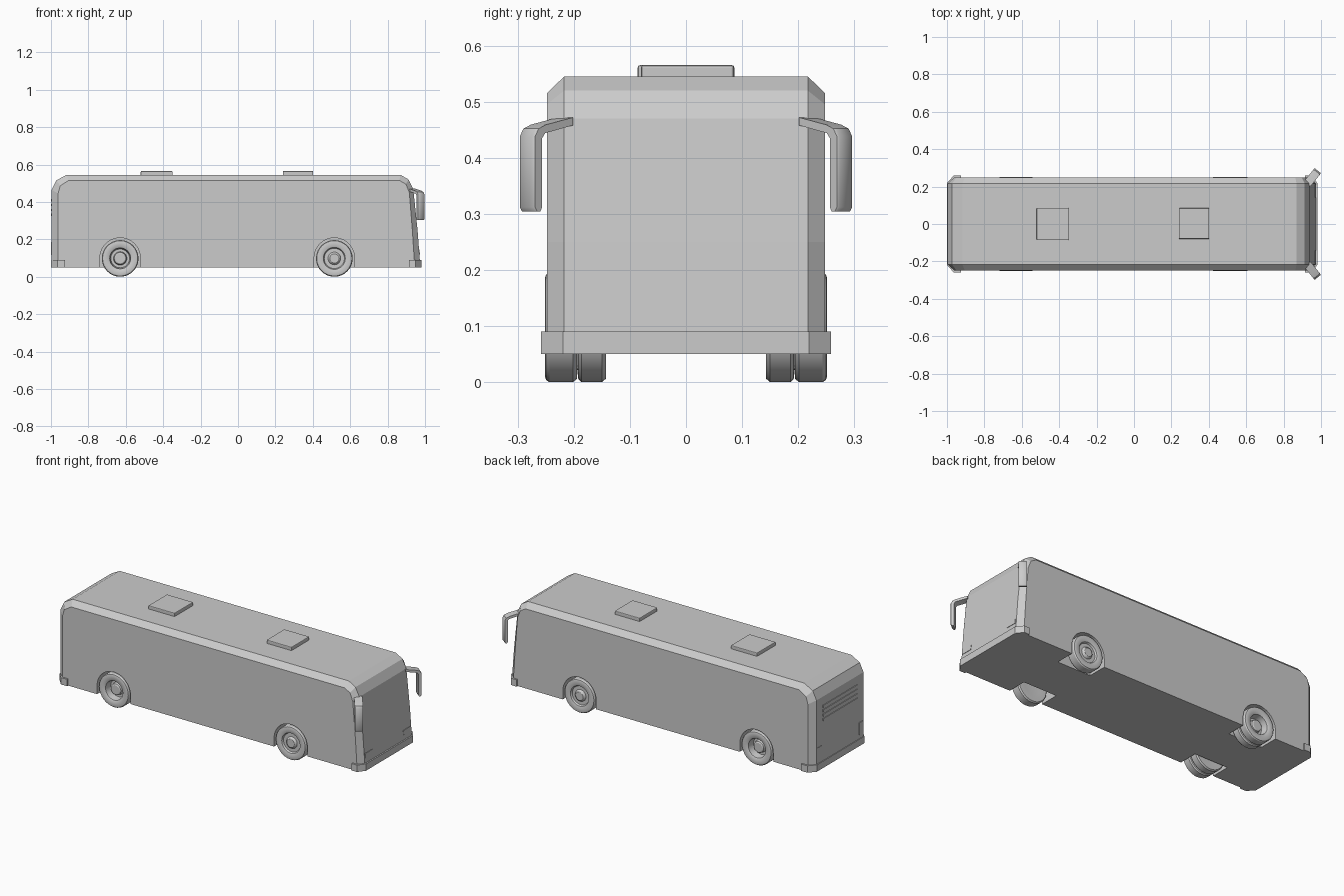
import bpy, bmesh, math
from mathutils import Vector

if "Cube" in bpy.data.objects:
    bpy.data.objects.remove(bpy.data.objects["Cube"])


def finish(name, bm, angle=30):
    bmesh.ops.remove_doubles(bm, verts=bm.verts, dist=1e-5)
    bmesh.ops.recalc_face_normals(bm, faces=bm.faces)
    mesh = bpy.data.meshes.new(name)
    bm.to_mesh(mesh)
    bm.free()
    ob = bpy.data.objects.new(name, mesh)
    bpy.context.collection.objects.link(ob)
    bpy.ops.object.select_all(action='DESELECT')
    ob.select_set(True)
    bpy.context.view_layer.objects.active = ob
    if angle:
        bpy.ops.object.shade_smooth_by_angle(angle=math.radians(angle))
    return ob


def loft(name, rings, angle=0):
    """Skin a series of equal-length point loops and cap both ends."""
    bm = bmesh.new()
    vs = [[bm.verts.new(p) for p in r] for r in rings]
    n = len(vs[0])
    for a, b in zip(vs, vs[1:]):
        for i in range(n):
            j = (i + 1) % n
            bm.faces.new((a[i], a[j], b[j], b[i]))
    bm.faces.new(vs[0])
    bm.faces.new(vs[-1])
    return finish(name, bm, angle)


def box(name, lo, hi, bevel=0):
    rings = [[(lo[0], lo[1], z), (hi[0], lo[1], z), (hi[0], hi[1], z), (lo[0], hi[1], z)]
             for z in (lo[2], hi[2])]
    ob = loft(name, rings)
    if bevel:
        m = ob.modifiers.new("bevel", 'BEVEL')
        m.width, m.segments = bevel, 2
    return ob


def lathe(name, profile, x, y_out, side, z=0.098, seg=32):
    """Spin (radius, depth inward) points about the axle."""
    bm = bmesh.new()
    vs = [bm.verts.new((x + r, side * (y_out - d), z)) for r, d in profile]
    es = [bm.edges.new(p) for p in zip(vs, vs[1:])]
    bmesh.ops.spin(bm, geom=vs + es, cent=(x, 0, z), axis=(0, 1, 0),
                   angle=math.tau, steps=seg)
    return finish(name, bm)


# Body: outer profile down the middle, smaller profile on the side walls
outer = [(-.996, .05), (-.996, .25), (-.996, .465), (-.972, .515), (-.917, .545),
         (.869, .545), (.912, .52), (.937, .47), (.960, .25), (.975, .05)]
side = [(-.962, .05), (-.962, .25), (-.962, .445), (-.95, .487), (-.905, .515),
        (.863, .515), (.898, .495), (.916, .45), (.932, .25), (.945, .05)]
body = loft("body", [[(x, y, z) for x, z in p] for y, p in
                     ((-.248, side), (-.217, outer), (.217, outer), (.248, side))])

# Wheel arches cut from the sides
FRONT_X, REAR_X = .515, -.63
for x in (FRONT_X, REAR_X):
    for s in (-1, 1):
        arc = [(x + .108 * math.cos(math.pi * i / 20), .1 + .108 * math.sin(math.pi * i / 20))
               for i in range(21)]
        arc = [(x + .108, 0)] + arc + [(x - .108, 0)]
        cutter = loft("arch_cutter", [[(px, s * y, pz) for px, pz in arc] for y in (.135, .3)])
        cutter.hide_render = True
        cutter.hide_viewport = False
        m = body.modifiers.new("arch", 'BOOLEAN')
        m.operation, m.object, m.solver = 'DIFFERENCE', cutter, 'EXACT'
        bpy.context.view_layer.objects.active = body
        bpy.ops.object.modifier_apply(modifier=m.name)
        bpy.data.objects.remove(cutter)

# Wheels: flat hubs in front, dished twin tyres behind
front_wheel = [(0, .002), (.024, .002), (.03, .006), (.034, .014), (.054, .014), (.059, .004),
               (.064, .002), (.088, 0), (.094, .002), (.098, .008), (.098, .05),
               (.092, .057), (.055, .057), (0, .05)]
rear_wheel = [(0, .018), (.026, .018), (.032, .022), (.036, .045), (.05, .045), (.056, .006),
              (.062, .002), (.088, 0), (.094, .002), (.098, .008), (.098, .044), (.092, .05),
              (.075, .052), (.075, .056), (.092, .058), (.098, .064), (.098, .1),
              (.092, .107), (.05, .107), (0, .1)]
for s, label in ((-1, "near"), (1, "far")):
    lathe("front_wheel_" + label, front_wheel, FRONT_X, .2515, s)
    lathe("rear_wheel_" + label, rear_wheel, REAR_X, .25, s)

# Bumpers wrapping round each end
for name, end, mid, back in (("front_bumper", .980, .950, .915), ("rear_bumper", -1.0, -.965, -.925)):
    plan = [(back, -.258), (mid, -.258), (end, -.219), (end, .219), (mid, .258), (back, .258)]
    loft(name, [[(x, y, z) for x, y in plan] for z in (.05, .09)])

# Roof hatches
box("rear_roof_hatch", (-.52, -.086, .54), (-.35, .086, .565), .004)
box("front_roof_hatch", (.24, -.08, .54), (.402, .085, .565), .004)

# Headlights following the sloped front, and upright tail lights
for s in (-1, 1):
    loft("headlight", [[(.955, s * y, .118), (.9725, s * y, .118), (.9705, s * y, .145),
                        (.955, s * y, .145)] for y in (.143, .21)])
    ys = sorted((s * .175, s * .21))
    box("tail_light", (-.999, ys[0], .115), (-.98, ys[1], .185))

# Engine vent slats on the rear
for i in range(4):
    z = .325 + i * .026
    box("vent_slat", (-1.0, -.16, z), (-.985, .16, z + .012))

# Mirrors: a bent strip reaching out diagonally and hanging down
strip = [(-.012, .472), (.05, .459), (.070, .452), (.078, .438), (.078, .312), (.073, .304),
         (.063, .304), (.059, .312), (.059, .435), (.052, .444), (-.012, .458)]
out, across = Vector((.62, .78, 0)), Vector((.78, -.62, 0))
for s in (-1, 1):
    rings = []
    for w, inset in ((-.022, .003), (-.018, 0), (.018, 0), (.022, .003)):
        ring = []
        for i, (r, z) in enumerate(strip):
            p = Vector((.934, .224, 0)) + out * (r - inset * (1 if 2 <= i <= 5 else 0)) + across * w
            ring.append((p.x, s * p.y, z))
        rings.append(ring)
    loft("mirror", rings, 40)
